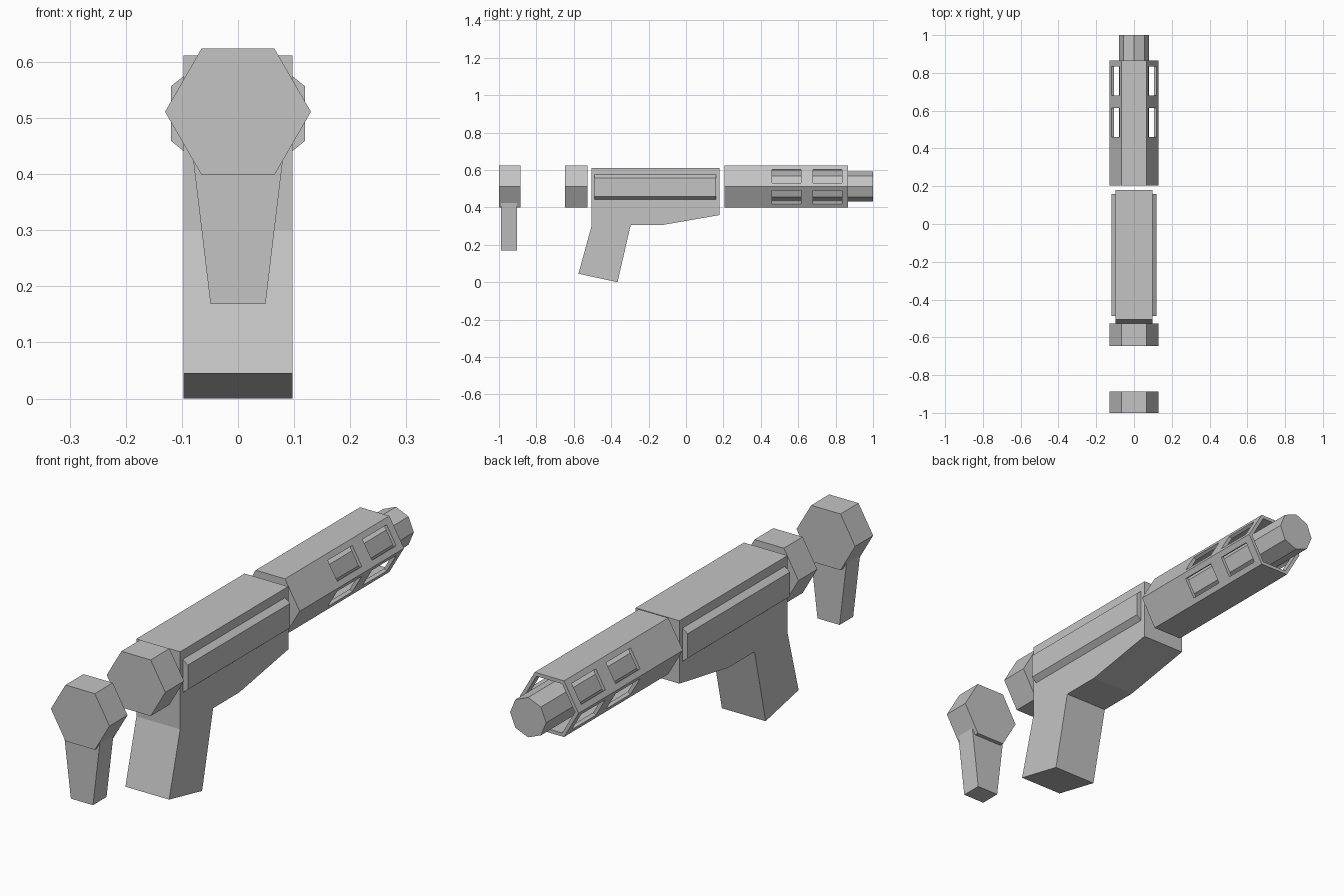
import bpy
import bmesh
from math import sin, cos, radians
from mathutils import Matrix, Vector

cube = bpy.data.objects.get("Cube")
if cube:
    bpy.data.objects.remove(cube, do_unlink=True)

grey = bpy.data.materials.new("plain_grey")
grey.use_nodes = True
grey.diffuse_color = (0.55, 0.55, 0.55, 1)
grey.node_tree.nodes["Principled BSDF"].inputs["Base Color"].default_value = grey.diffuse_color

AXIS_Z = 0.511          # height of the barrel axis
HEX_R = 0.13            # corner radius of the hexagonal parts
APOTHEM = HEX_R * cos(radians(30))
WALL = 0.014


def finish(name, bm):
    """Turn a bmesh into a flat shaded object."""
    bmesh.ops.recalc_face_normals(bm, faces=bm.faces)
    mesh = bpy.data.meshes.new(name)
    bm.to_mesh(mesh)
    bm.free()
    mesh.materials.append(grey)
    ob = bpy.data.objects.new(name, mesh)
    bpy.context.collection.objects.link(ob)
    return ob


def prism(name, points, lo, hi, axis="Y"):
    """Extrude a profile: (x, z) points along Y, or (y, z) points along X."""
    bm = bmesh.new()
    if axis == "Y":
        verts = [bm.verts.new((a, lo, b)) for a, b in points]
        step = Vector((0, hi - lo, 0))
    else:
        verts = [bm.verts.new((lo, a, b)) for a, b in points]
        step = Vector((hi - lo, 0, 0))
    face = bm.faces.new(verts)
    new = bmesh.ops.extrude_face_region(bm, geom=[face])["geom"]
    moved = [g for g in new if isinstance(g, bmesh.types.BMVert)]
    bmesh.ops.translate(bm, vec=step, verts=moved)
    # Keep the starting cap so the prism is closed
    if not face.is_valid:
        bm.faces.new(verts)
    return finish(name, bm)


def ring(sides, radius):
    """Regular polygon around the barrel axis with a corner on +x."""
    angles = [radians(360 * i / sides) for i in range(sides)]
    return [(radius * cos(a), AXIS_Z + radius * sin(a)) for a in angles]


def cut(target, cutter):
    """Subtract the cutter and remove it."""
    mod = target.modifiers.new("cut", "BOOLEAN")
    mod.operation = "DIFFERENCE"
    mod.solver = "EXACT"
    mod.object = cutter
    bpy.context.view_layer.objects.active = target
    bpy.ops.object.modifier_apply(modifier=mod.name)
    bpy.data.objects.remove(cutter, do_unlink=True)


# Receiver and grip in one profile
prism("receiver_and_grip",
      [(-0.505, 0.611), (0.18, 0.611), (0.18, 0.359), (-0.13, 0.305),
       (-0.296, 0.305), (-0.366, 0.0), (-0.575, 0.045), (-0.505, 0.3)],
      -0.097, 0.097, "X")

# Chamfered rails on both sides
for name, s in (("left_rail", 1), ("right_rail", -1)):
    prism(name, [(s * 0.09, 0.58), (s * 0.119, 0.557),
                 (s * 0.119, 0.459), (s * 0.09, 0.435)], -0.488, 0.16)

# Hexagonal stock blocks and the tapered foot
prism("stock_collar", ring(6, HEX_R), -0.646, -0.527)
prism("stock_end", ring(6, HEX_R), -1.0, -0.886)
prism("stock_foot", [(-0.084, 0.46), (0.084, 0.46), (0.049, 0.168), (-0.049, 0.168)],
      -0.989, -0.903)

# Hollow hexagonal handguard, closed at the receiver end
guard = prism("handguard", ring(6, HEX_R), 0.205, 0.866)
cut(guard, prism("cavity", ring(6, HEX_R - WALL / cos(radians(30))), 0.225, 0.9))

# Two vents in each of the four slanted faces
for angle in (30, 150, 210, 330):
    for y0, y1 in ((0.46, 0.615), (0.68, 0.833)):
        a = radians(angle)
        centre = Vector((APOTHEM * cos(a), (y0 + y1) / 2, AXIS_Z + APOTHEM * sin(a)))
        bm = bmesh.new()
        bmesh.ops.create_cube(bm, size=1, matrix=Matrix.Translation(centre)
                              @ Matrix.Rotation(-a, 4, "Y")
                              @ Matrix.Diagonal((0.05, y1 - y0, 0.084, 1)))
        cut(guard, finish("vent_cutter", bm))

# Octagonal barrel running through the handguard
prism("barrel", ring(8, 0.08), 0.215, 1.0)
